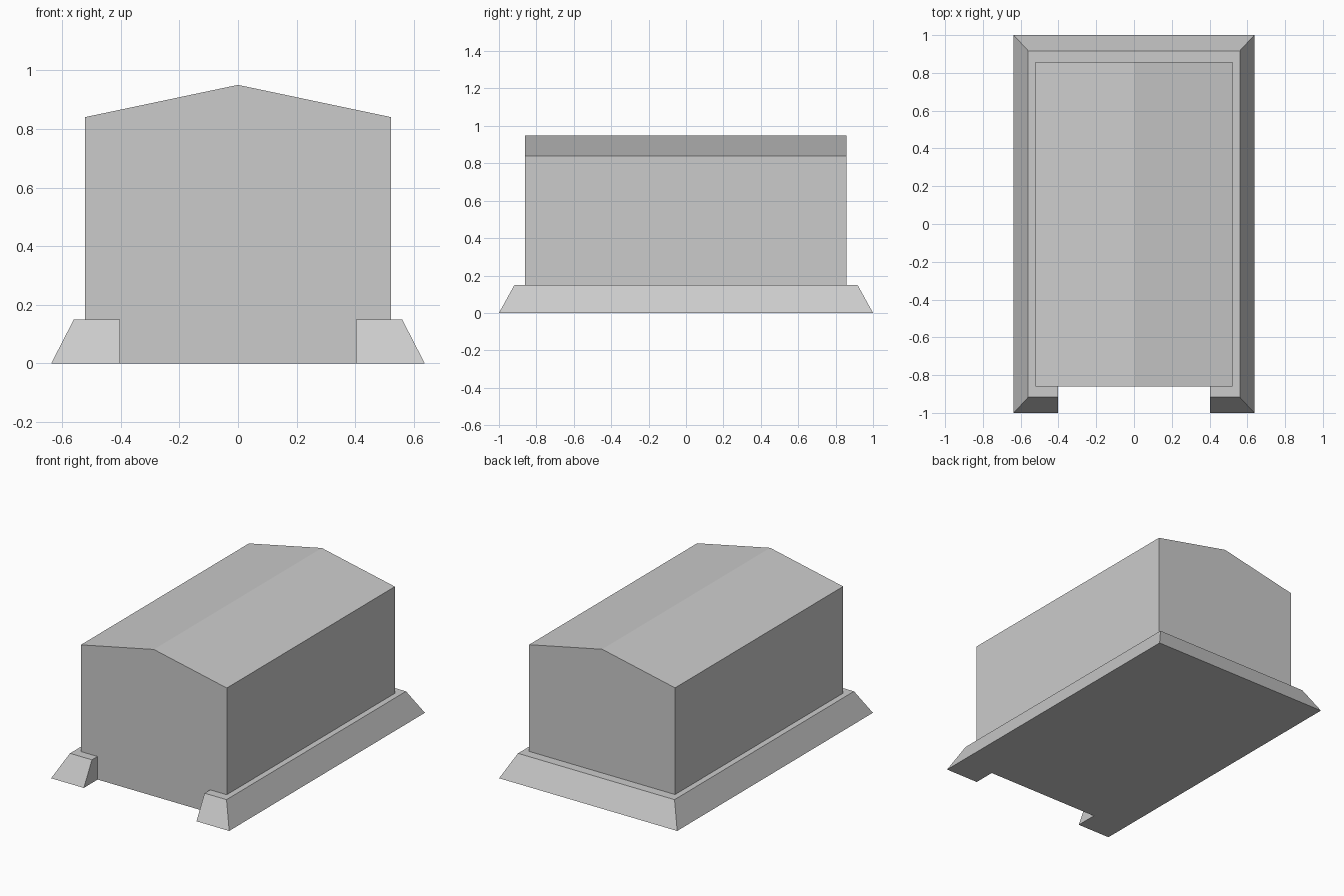
import bpy
import bmesh

cube = bpy.data.objects.get("Cube")
if cube:
    bpy.data.objects.remove(cube, do_unlink=True)

grey = bpy.data.materials.new("plain_grey")
grey.use_nodes = True
colour = (0.6, 0.6, 0.6, 1)
grey.diffuse_color = colour
grey.node_tree.nodes["Principled BSDF"].inputs["Base Color"].default_value = colour


def loft(name, lower, upper):
    """Closed flat-shaded solid between two matching rings of points."""
    bm = bmesh.new()
    a = [bm.verts.new(p) for p in lower]
    b = [bm.verts.new(p) for p in upper]
    bm.faces.new(a[::-1])
    bm.faces.new(b)
    for i in range(len(a)):
        j = (i + 1) % len(a)
        bm.faces.new((a[i], a[j], b[j], b[i]))
    bmesh.ops.recalc_face_normals(bm, faces=bm.faces)
    mesh = bpy.data.meshes.new(name)
    bm.to_mesh(mesh)
    bm.free()
    mesh.materials.append(grey)
    obj = bpy.data.objects.new(name, mesh)
    bpy.context.collection.objects.link(obj)
    return obj


def footprint(half_x, half_y, z):
    """Rectangle with a doorway notch in its front edge."""
    door, back = 0.403, -0.857
    right = [(half_x, half_y), (half_x, -half_y), (door, -half_y), (door, back)]
    ring = right + [(-x, y) for x, y in reversed(right)]
    return [(x, y, z) for x, y in reversed(ring)]


# Sloped plinth, open at the doorway
loft("plinth", footprint(0.637, 1.0, 0), footprint(0.56, 0.917, 0.15))

# Gabled building, extruded front to back
gable = [(-0.522, 0.001), (0.522, 0.001), (0.522, 0.84), (0, 0.95), (-0.522, 0.84)]
loft("gabled_body", [(x, -0.86, z) for x, z in gable], [(x, 0.857, z) for x, z in gable])
